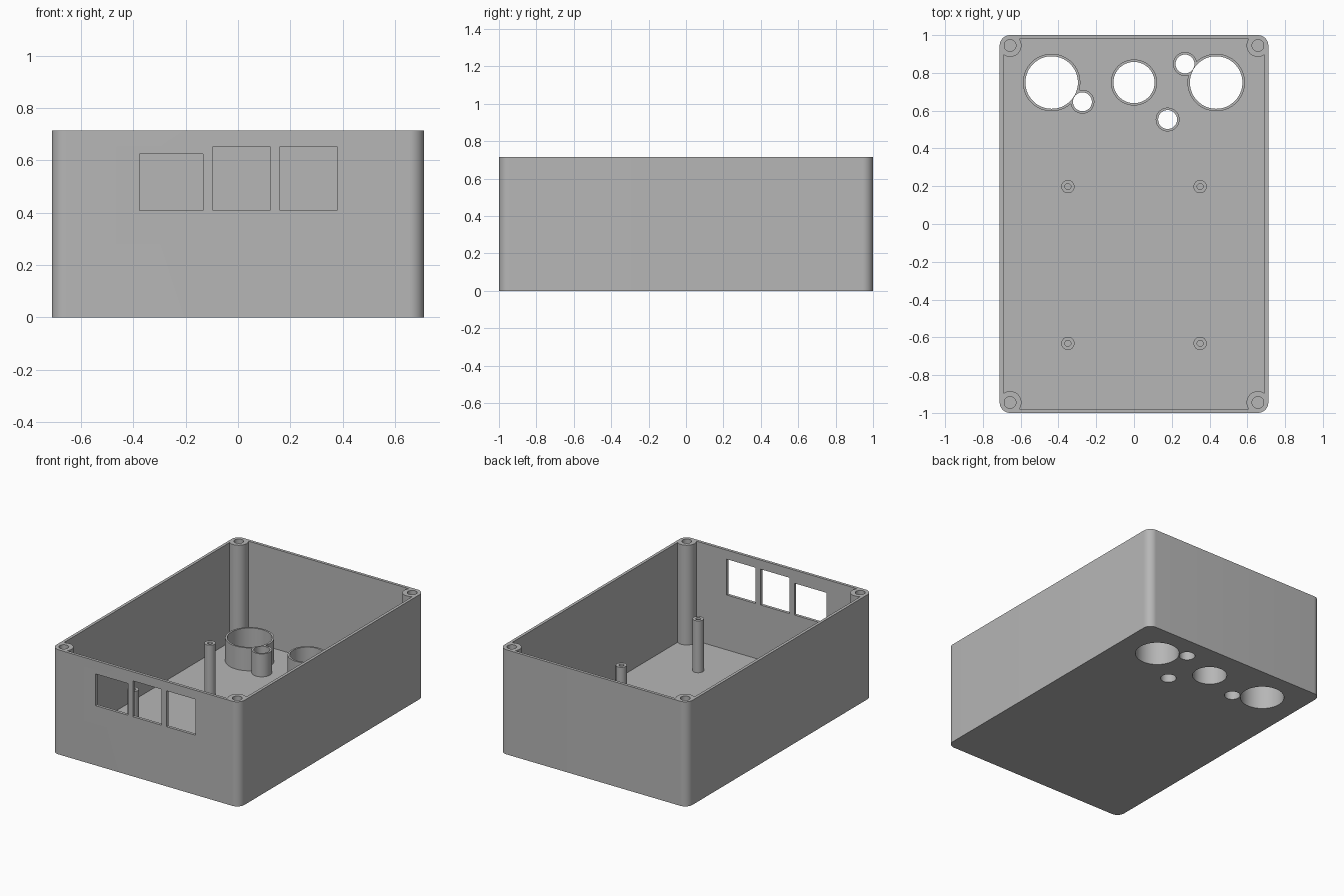
import bpy
import bmesh
from mathutils import Matrix

if "Cube" in bpy.data.objects:
    bpy.data.objects.remove(bpy.data.objects["Cube"], do_unlink=True)

W, D, H = 0.711, 1.0, 0.715          # half width, half depth, height
WALL, FLOOR = 0.02, 0.033
POST_X, POST_Y, CORNER = 0.656, 0.945, 0.055

grey = bpy.data.materials.new("plain grey")
grey.diffuse_color = (0.47, 0.47, 0.47, 1)
grey.use_nodes = True
grey.node_tree.nodes["Principled BSDF"].inputs["Base Color"].default_value = grey.diffuse_color


def add(name, bm):
    mesh = bpy.data.meshes.new(name)
    bm.to_mesh(mesh)
    bm.free()
    mesh.materials.append(grey)
    obj = bpy.data.objects.new(name, mesh)
    bpy.context.collection.objects.link(obj)
    return obj


def box(name, x0, x1, y0, y1, z0, z1, radius=0):
    bm = bmesh.new()
    size = Matrix.Diagonal((x1 - x0, y1 - y0, z1 - z0, 1))
    place = Matrix.Translation(((x0 + x1) / 2, (y0 + y1) / 2, (z0 + z1) / 2))
    bmesh.ops.create_cube(bm, size=1, matrix=place @ size)
    if radius:
        upright = [e for e in bm.edges
                   if abs(e.verts[0].co.z - e.verts[1].co.z) > 0.01]
        bmesh.ops.bevel(bm, geom=upright, offset=radius, segments=12,
                        profile=0.5, affect='EDGES')
    return add(name, bm)


def cylinder(name, x, y, r, z0, z1, sides=64):
    bm = bmesh.new()
    bmesh.ops.create_cone(bm, cap_ends=True, segments=sides, radius1=r, radius2=r,
                          depth=z1 - z0,
                          matrix=Matrix.Translation((x, y, (z0 + z1) / 2)))
    return add(name, bm)


def cut(obj, cutters):
    """Subtract each cutter from the object, then discard the cutters."""
    for c in cutters:
        mod = obj.modifiers.new("cut", 'BOOLEAN')
        mod.operation, mod.solver, mod.object = 'DIFFERENCE', 'EXACT', c
    bpy.context.view_layer.update()
    graph = bpy.context.evaluated_depsgraph_get()
    mesh = bpy.data.meshes.new_from_object(obj.evaluated_get(graph))
    obj.modifiers.clear()
    obj.data = mesh
    for c in cutters:
        bpy.data.objects.remove(c, do_unlink=True)
    return obj


def smooth(obj):
    bpy.ops.object.select_all(action='DESELECT')
    obj.select_set(True)
    bpy.context.view_layer.objects.active = obj
    bpy.ops.object.shade_smooth_by_angle()


corners = [(sx * POST_X, sy * POST_Y) for sx in (-1, 1) for sy in (-1, 1)]

# Floor openings: x, y, hole radius
openings = [(-0.436, 0.749, 0.139), (0.435, 0.749, 0.139), (0, 0.749, 0.109),
            (-0.273, 0.647, 0.05), (0.27, 0.847, 0.05), (0.178, 0.553, 0.05)]


def drills():
    return [cylinder("drill", x, y, r, -0.1, 0.4) for x, y, r in openings]


# Open case: the cavity keeps the four screw posts standing in the corners
cavity = box("cavity", -W + WALL, W - WALL, -D + WALL, D - WALL, FLOOR, H + 0.1)
cut(cavity, [cylinder("post", x, y, 0.06, -0.1, H + 0.2) for x, y in corners])
case = box("case", -W, W, -D, D, 0, H, CORNER)
screw_holes = [cylinder("screw_hole", x, y, 0.031, 0.35, H + 0.1, 32) for x, y in corners]

# Front windows: left edge, right edge, top
windows = [box("window", x0, x1, -D - 0.1, -D + 0.1, 0.408, top)
           for x0, x1, top in ((-0.377, -0.133, 0.625), (-0.095, 0.122, 0.653),
                               (0.16, 0.378, 0.653))]
cut(case, [cavity] + screw_holes + windows + drills())
smooth(case)

# Collars standing around the floor openings
for i, (x, y, r) in enumerate(openings):
    collar = cylinder(f"collar_{i + 1}", x, y, r + 0.013, FLOOR - 0.01, 0.19)
    smooth(cut(collar, drills()))

# Board standoffs with pilot holes
for side, x in (("right", -0.35), ("left", 0.35)):
    for end, y in (("front", -0.632), ("back", 0.198)):
        post = cylinder(f"standoff_{end}_{side}", x, y, 0.035, FLOOR - 0.01, 0.387, 32)
        smooth(cut(post, [cylinder("pilot", x, y, 0.016, 0.15, 0.5, 24)]))
